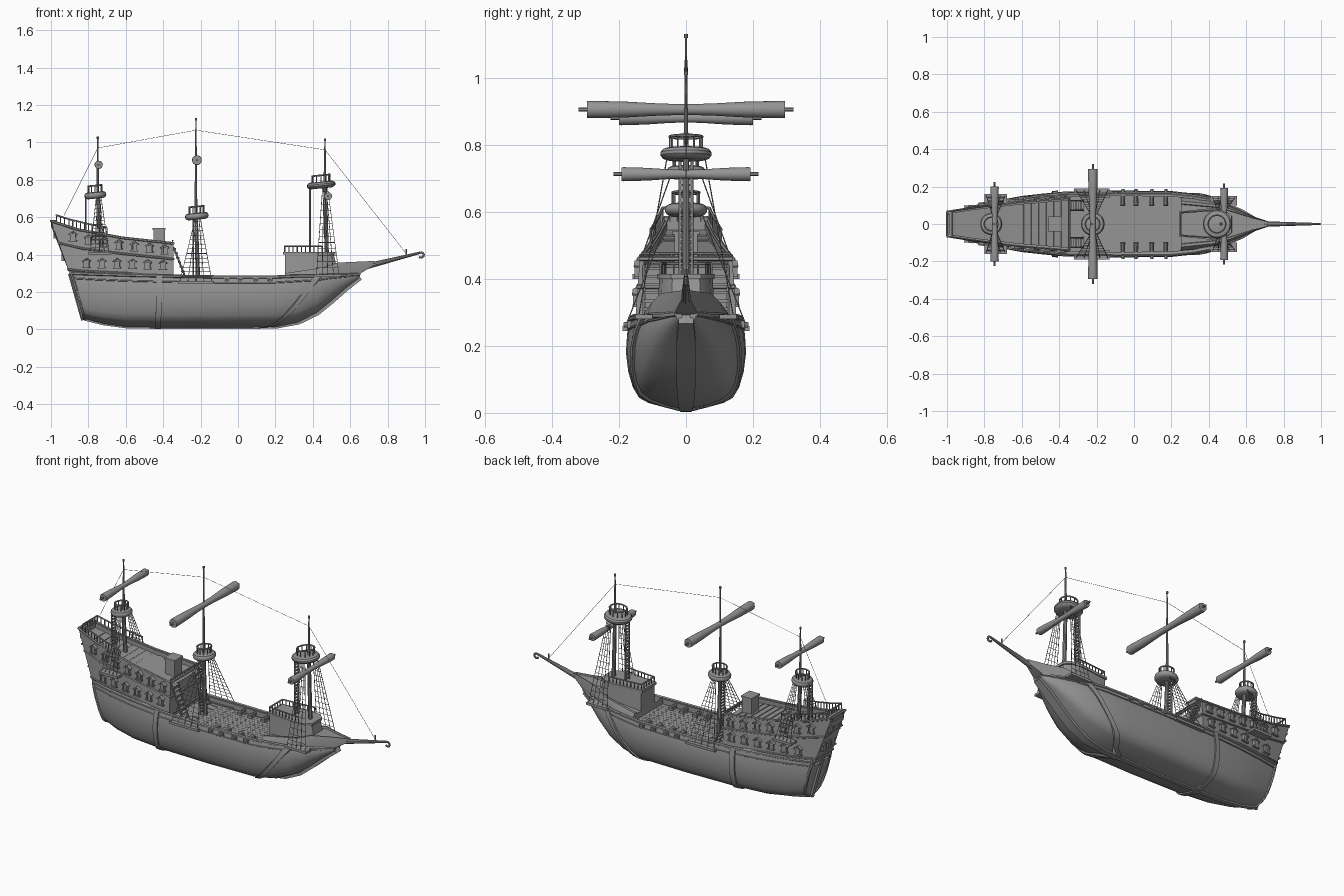
import bpy, bmesh, math
from mathutils import Vector as V, Matrix

if "Cube" in bpy.data.objects:
    bpy.data.objects.remove(bpy.data.objects["Cube"])

mat = bpy.data.materials.new("weathered_grey")
mat.use_nodes = True
mat.diffuse_color = (0.3, 0.3, 0.3, 1)
mat.node_tree.nodes["Principled BSDF"].inputs["Base Color"].default_value = (0.3, 0.3, 0.3, 1)
made = []
SIDES = (1, -1)


def finish(bm, name):
    bmesh.ops.recalc_face_normals(bm, faces=bm.faces)
    me = bpy.data.meshes.new(name)
    bm.to_mesh(me)
    bm.free()
    me.materials.append(mat)
    ob = bpy.data.objects.new(name, me)
    bpy.context.collection.objects.link(ob)
    made.append(ob)


def box(bm, c, size, rot=Matrix()):
    m = Matrix.Translation(c) @ rot @ Matrix.Diagonal((*size, 1))
    bmesh.ops.create_cube(bm, size=1, matrix=m)


def tube(bm, a, b, r, r2=None, seg=6):
    a, b = V(a), V(b)
    d = b - a
    m = Matrix.Translation((a + b) / 2) @ d.to_track_quat('Z', 'Y').to_matrix().to_4x4()
    bmesh.ops.create_cone(bm, cap_ends=True, segments=seg, radius1=r,
                          radius2=r if r2 is None else r2, depth=d.length, matrix=m)


def chain(bm, pts, r):
    for a, b in zip(pts, pts[1:]):
        tube(bm, a, b, r)


def loft(bm, rings):
    vs = [[bm.verts.new(p) for p in ring] for ring in rings]
    n = len(vs[0])
    for a, b in zip(vs, vs[1:]):
        for i in range(n):
            j = (i + 1) % n
            bm.faces.new((a[i], a[j], b[j], b[i]))
    bm.faces.new(vs[0])
    bm.faces.new(vs[-1])


def lathe(bm, profile, m, seg=20):
    ang = [math.tau * i / seg for i in range(seg)]
    loft(bm, [[m @ V((r * math.cos(a), r * math.sin(a), z)) for a in ang] for r, z in profile])


def mirror_ring(half):
    """Closed ring from a +y half section."""
    return half + [V((p.x, -p.y, p.z)) for p in reversed(half)]


def interp(table, x):
    x = min(max(x, table[0][0]), table[-1][0])
    for a, b in zip(table, table[1:]):
        if x <= b[0]:
            t = (x - a[0]) / (b[0] - a[0])
            return [u + (v - u) * t for u, v in zip(a, b)]


def rail(bm, pts, h, gap=0.022):
    up = V((0, 0, h))
    for a, b in zip(pts, pts[1:]):
        n = max(1, round((b - a).length / gap))
        for i in range(n + 1):
            p = a.lerp(b, i / n)
            tube(bm, p, p + up, 0.003, seg=5)
        tube(bm, a + up, b + up, 0.0045)


# Hull: x, rake, bottom z, top z, half width
HULL = [(-.82, -.07, .055, .30, .092), (-.72, -.03, .03, .295, .125), (-.6, 0, .014, .29, .15),
        (-.4, 0, .01, .285, .172), (-.1, 0, .01, .28, .179), (.2, 0, .012, .28, .176),
        (.32, 0, .035, .285, .163), (.42, 0, .085, .285, .143), (.5, 0, .15, .29, .115),
        (.58, 0, .22, .29, .075), (.65, 0, .275, .295, .03)]
SECTION = [(.08, 0), (.33, .04), (.6, .085), (.77, .14), (.88, .25), (.96, .42), (1, .62), (.98, .82), (.92, 1)]


def hull_pt(x, w, h, grow=0):
    x, rake, zb, zt, hw = interp(HULL, x)
    return V((x + rake * h, w * hw + grow, zb + (zt - zb) * h - grow * .6 * (1 - h)))


def hull_ring(x, slant=0, grow=0):
    half = [hull_pt(x + slant * math.sqrt(h), w, h, grow) for w, h in SECTION]
    top = half[-1]
    inner = max(top.y - 0.015 - grow, 0.004)
    return mirror_ring(half + [V((top.x, inner, top.z)), V((top.x, inner, top.z - 0.03))])


bm = bmesh.new()
loft(bm, [hull_ring(s[0]) for s in HULL])
finish(bm, "hull")

# Ribs, wales and transom frame
bm = bmesh.new()
loft(bm, [hull_ring(x, .01, .008) for x in (-.445, -.415)])
loft(bm, [hull_ring(x, .31, .008) for x in (.1, .135)])
for s in SIDES:
    flip = V((1, s, 1))
    for w, h, r in ((.92, 1, .009), (.965, .89, .004)):
        chain(bm, [hull_pt(q[0], w, h) * flip for q in HULL], r)
    chain(bm, [hull_pt(-.82, w, h) * flip for w, h in SECTION], .008)
tube(bm, hull_pt(-.82, -.9, 1), hull_pt(-.82, .9, 1), .008)
finish(bm, "hull_ribs_and_wales")

# Keel and stem, widening toward the bow
bm = bmesh.new()
rings = []
for x, rake, zb, zt, hw in HULL:
    k = min(max((x - .1) / .3, 0), 1)
    w = (.012 + .016 * k) * (1 if x < .6 else .8)
    ox = .012 * k
    rings.append([V((x + ox, w, zb - .008)), V((x + ox, -w, zb - .008)),
                  V((x - ox, -w, zb + .025)), V((x - ox, w, zb + .025))])
loft(bm, rings)
tube(bm, (-.825, 0, .05), (-.895, 0, .3), .014)
finish(bm, "keel_and_stem")

# Main deck planks
bm = bmesh.new()
for i in range(-6, 7):
    for j in range(5):
        x = -.2 + j * .11 + (.04 if i % 2 else 0)
        box(bm, (x, i * .021, .253), (.108, .02, .005))
finish(bm, "main_deck_planks")

# Stern castle: x, rake, bottom z, top z, half width low, half width high
CASTLE = [(-.895, -.105, .285, .58, .081, .065), (-.8, -.06, .28, .535, .104, .087),
          (-.6, -.02, .275, .49, .134, .115), (-.345, 0, .25, .46, .153, .138)]


def castle_pt(x, f, s=1, out=0):
    x, rake, zb, zt, lo, hi = interp(CASTLE, x)
    return V((x + rake * f, s * (lo + (hi - lo) * f + out), zb + (zt - zb) * f))


def castle_at(x, f, s=1, out=0):
    x0 = x
    for _ in range(4):
        x0 = x - interp(CASTLE, x0)[1] * f
    return castle_pt(x0, f, s, out)


bm = bmesh.new()
rings = []
for q in CASTLE:
    top = castle_pt(q[0], 1)
    inner = top - V((0, .012, 0))
    rings.append(mirror_ring([castle_pt(q[0], 0), top, inner, inner - V((0, 0, .026))]))
loft(bm, rings)
box(bm, castle_pt(-.895, .92) * V((1, 0, 1)) + V((.01, 0, 0)), (.016, .13, .055))
finish(bm, "stern_castle")

bm = bmesh.new()
for s in SIDES:
    for f, r in ((1, .007), (.6, .006), (.12, .006)):
        chain(bm, [castle_pt(q[0], f, s) for q in CASTLE], r)
for f in (.12, .6, 1):
    for q in (CASTLE[0], CASTLE[-1]):
        tube(bm, castle_pt(q[0], f, -1), castle_pt(q[0], f), .007)
finish(bm, "castle_mouldings")


def window(bm, p, rot):
    m = Matrix.Translation(p) @ rot
    box(bm, p, (.03, .018, .036), rot)
    box(bm, m @ V((0, 0, -.02)), (.042, .024, .007), rot)
    for s in SIDES:
        box(bm, m @ V((s * .011, 0, .021)), (.029, .026, .006), rot @ Matrix.Rotation(s * .6, 4, 'Y'))
        box(bm, m @ V((s * .01, 0, 0)), (.007, .023, .034), rot)


bm = bmesh.new()
for s in SIDES:
    turn = Matrix.Rotation(s * .12, 4, 'Z')
    for i in range(7):
        x = -.392 - i * .0815
        window(bm, castle_at(x, .8, s, .003), turn)
        if i < 6:
            window(bm, castle_at(x - .01, .4 - .024 * i, s, .003), turn)
for y in (-.04, 0, .04):
    for f in (.35, .76):
        window(bm, castle_pt(-.895, f) * V((1, 0, 1)) + V((0, y, 0)), Matrix.Rotation(math.pi / 2, 4, 'Z'))
finish(bm, "castle_windows")

# Castle deck planks, cabin hatch and stairs
bm = bmesh.new()
for i in range(15):
    p = castle_at(-.37 - i * .04, 1)
    box(bm, (p.x, 0, p.z - .026), (.039, 2 * p.y - .026, .005), Matrix.Rotation(.2, 4, 'Y'))
finish(bm, "castle_deck_planks")
bm = bmesh.new()
box(bm, (-.422, 0, .485), (.062, .07, .1))
box(bm, (-.422, 0, .537), (.07, .08, .01))
finish(bm, "deck_hatch")
bm = bmesh.new()
for s in SIDES:
    for i in range(8):
        box(bm, (-.34 + i * .009, s * .1, .43 - i * .024), (.018, .05, .008))
    for y in (.075, .125):
        tube(bm, (-.345, s * y, .44), (-.27, s * y, .25), .005)
finish(bm, "castle_stairs")

# Bow platform and forecastle
bm = bmesh.new()
rings = []
for x, zb, zt, w in ((.25, .25, .3, .145), (.45, .26, .33, .12), (.53, .27, .357, .088),
                     (.64, .29, .362, .04), (.73, .345, .366, .01)):
    rings.append(mirror_ring([V((x, w * .95, zb)), V((x, w, zb + .3 * (zt - zb))), V((x, w * .85, zt)),
                              V((x, w * .75, zt)), V((x, w * .72, zt - .01))]))
loft(bm, rings)
finish(bm, "bow_platform")
bm = bmesh.new()
loft(bm, [mirror_ring([V((x, w, .26)), V((x + d, w * .9, .41))]) for x, d, w in
          ((.25, 0, .068), (.42, 0, .088), (.49, -.01, .078), (.545, -.035, .045))])
loft(bm, [mirror_ring([V((x, w, .4)), V((x, w, .415))]) for x, w in
          ((.24, .066), (.42, .085), (.49, .073), (.52, .045))])
finish(bm, "forecastle")

# Railings
bm = bmesh.new()
path = [castle_at(x, 1) for x in (-.7, -.8, -.9, -.97)]
rail(bm, path + [p * V((1, -1, 1)) for p in reversed(path)], .04)
rail(bm, [V((-.35, y, .45)) for y in (-.13, .13)], .025)
rail(bm, [V((x, y, .413)) for x, y in ((.45, .076), (.25, .06), (.25, -.06), (.45, -.076))], .032)
finish(bm, "railings")

# Deck guns
bm = bmesh.new()
for x in (-.06, .01, .095, .17):
    for s in SIDES:
        tube(bm, (x, s * .1, .27), (x, s * .186, .262), .011, .008, 8)
        box(bm, (x, s * .115, .26), (.026, .04, .016))
        box(bm, (x, s * .168, .262), (.03, .014, .024))
finish(bm, "deck_guns")

# Masts: name, mast x, foot z, top z, nest x, nest z, nest radius, yard x, yard z, yard half length, yard radius
MASTS = [("mizzen", -.75, .48, 1.03, -.763, .717, .056, -.745, .88, .2, .022),
         ("main", -.225, .24, 1.13, -.22, .605, .06, -.22, .905, .295, .026),
         ("fore", .465, .3, 1.02, .445, .772, .073, .482, .712, .192, .021)]
for name, x, z0, z1, nx, nz, nr, yx, yz, yl, yr in MASTS:
    bm = bmesh.new()
    tube(bm, (x + .012, 0, z0), (x, 0, nz), .012, .01, 10)
    tube(bm, (x, 0, nz), (x, 0, z1), .008, .003, 8)
    lathe(bm, [(.006, z1 - .012), (.006, z1)], Matrix.Translation((x, 0, 0)), 8)
    finish(bm, name + "_mast")
    # Crow's nest, tipped slightly aft, with rail
    bm = bmesh.new()
    tip = Matrix.Translation((nx, 0, nz)) @ Matrix.Rotation(-.1, 4, 'Y')
    lathe(bm, [(nr * .75, -.018), (nr * .95, -.013), (nr * 1.05, -.004), (nr * 1.05, .005), (nr * .96, .014),
               (nr * .8, .018)], tip)
    ring = [tip @ V((nr * .66 * math.cos(a), nr * .66 * math.sin(a), .014))
            for a in [math.tau * i / 12 for i in range(13)]]
    rail(bm, ring, .038, .04)
    finish(bm, name + "_crows_nest")
    # Furled sail on its yard
    bm = bmesh.new()
    m = Matrix.Translation((yx, 0, yz)) @ Matrix.Rotation(math.pi / 2, 4, 'X')
    lathe(bm, [(yr * k, yl * t) for t, k in ((-1, .95), (-.97, 1), (-.6, .9), (-.25, .68), (0, .62),
                                             (.25, .68), (.6, .9), (.97, 1), (1, .95))], m)
    tube(bm, (yx, -yl - .025, yz), (yx, yl + .025, yz), .006)
    finish(bm, name + "_furled_sail")

# Ladders up to the nests
bm = bmesh.new()
for x, za, zb in ((-.815, .5, .72), (-.24, .25, .6), (.385, .41, .78)):
    for y in (-.018, .018):
        tube(bm, (x, y, za), (x, y, zb), .005)
    for i in range(int((zb - za) / .018)):
        box(bm, (x, 0, za + .018 * i), (.008, .036, .006))
finish(bm, "mast_ladders")

# Shrouds and channels: top x, y, z, base from x, to x, y, z
SHROUDS = [(-.745, .045, .71, -.79, -.69, .15, .415), (-.215, .045, .6, -.31, -.14, .18, .26),
           (.465, .055, .77, .42, .54, .14, .295)]
bm, plates = bmesh.new(), bmesh.new()
for tx, ty, tz, xa, xb, y, z in SHROUDS:
    for s in SIDES:
        top = V((tx, s * ty, tz))
        feet = [V((xa + (xb - xa) * i / 4, s * y, z)) for i in range(5)]
        heads = [top + V(((i - 2) * .006, 0, 0)) for i in range(5)]
        for a, b in zip(feet, heads):
            tube(bm, a, b, .0018, seg=4)
        for k in range(1, 14):
            tube(bm, feet[0].lerp(heads[0], k / 14), feet[-1].lerp(heads[-1], k / 14), .0014, seg=4)
        box(plates, ((xa + xb) / 2, s * (y - .015), z - .008), (xb - xa + .02, .05, .014))
finish(bm, "shrouds")
finish(plates, "shroud_channels")

# Bowsprit with curled tip
bm = bmesh.new()
tube(bm, (.56, 0, .305), (.978, 0, .411), .02, .006, 10)
chain(bm, [V((.98 + .014 * math.cos(a), 0, .398 + .014 * math.sin(a)))
           for a in [1.7 - i * .6 for i in range(8)]], .006)
tube(bm, (.9, 0, .385), (.9, 0, .43), .004)
finish(bm, "bowsprit")

# Stays between mast heads
bm = bmesh.new()
chain(bm, [(-.93, 0, .61), (-.75, 0, .97), (-.225, 0, 1.065), (.465, 0, .96), (.9, 0, .405)], .001)
finish(bm, "stays")

# Smooth shading with sharp edges kept
for ob in bpy.context.selected_objects:
    ob.select_set(False)
for ob in made:
    ob.select_set(True)
bpy.context.view_layer.objects.active = made[0]
bpy.ops.object.shade_smooth_by_angle(angle=math.radians(35))
